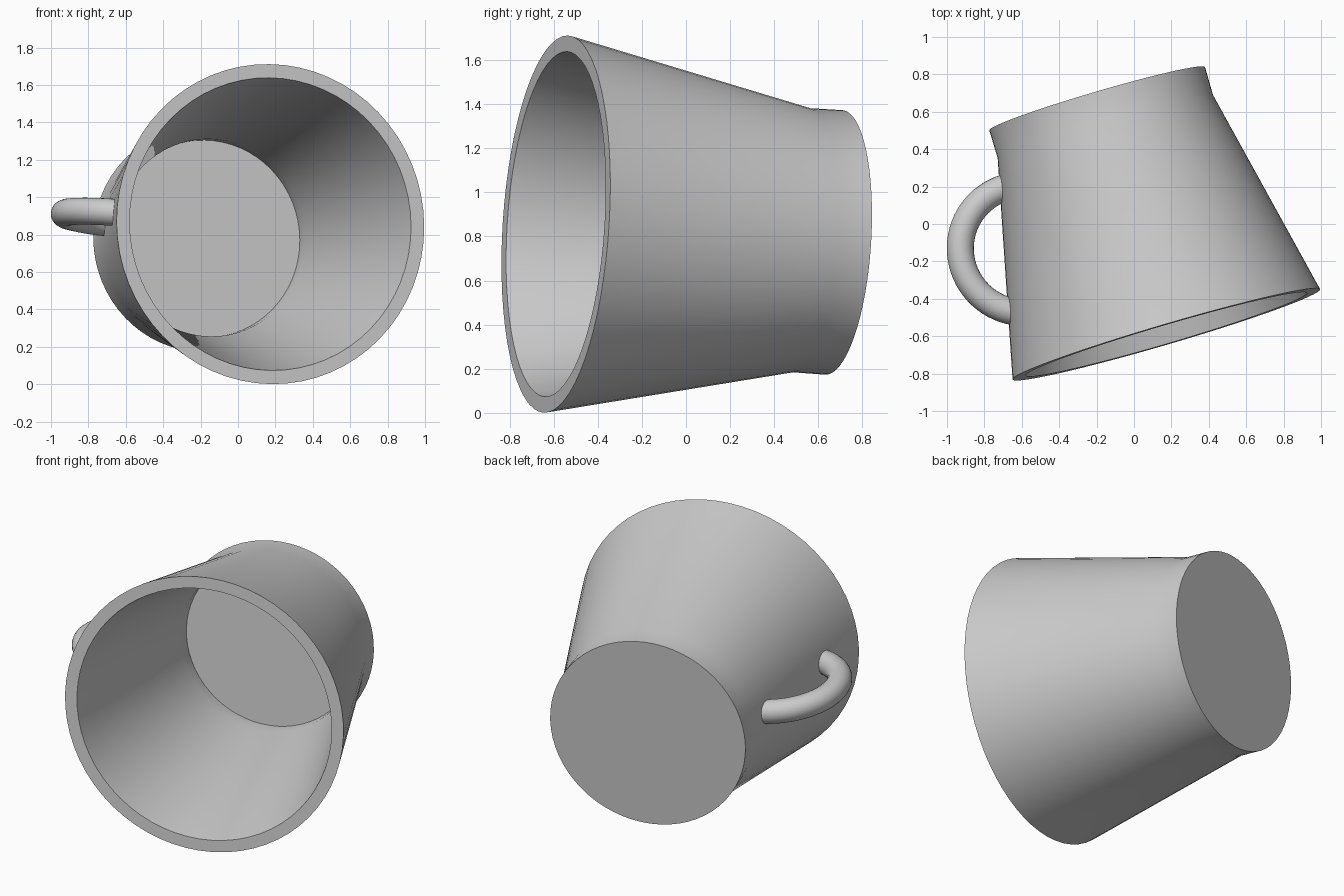
import bpy, bmesh
from math import radians
from mathutils import Vector, Matrix

if "Cube" in bpy.data.objects:
    bpy.data.objects.remove(bpy.data.objects["Cube"])

# Local frame of the tipped mug: Z runs from rim to base, X points to the handle
axis = Vector((-0.281, 0.957, -0.063)).normalized()
side = Vector((-0.955, -0.273, 0.11))
side = (side - axis * side.dot(axis)).normalized()
frame = Matrix((side, axis.cross(side), axis)).transposed().to_4x4()
frame.translation = (0.173, -0.59, 0.856)


def finish(name, bm):
    bmesh.ops.remove_doubles(bm, verts=bm.verts, dist=1e-4)
    bmesh.ops.recalc_face_normals(bm, faces=bm.faces)
    bm.transform(frame)
    mesh = bpy.data.meshes.new(name)
    bm.to_mesh(mesh)
    bm.free()
    obj = bpy.data.objects.new(name, mesh)
    bpy.context.collection.objects.link(obj)
    bpy.ops.object.select_all(action='DESELECT')
    obj.select_set(True)
    bpy.context.view_layer.objects.active = obj
    bpy.ops.object.shade_smooth_by_angle(angle=radians(30))
    return obj


# Cup body: lathe of (radius, depth from rim), outside base to inside floor
profile = [(0, 1.316), (0.601, 1.316), (0.6, 1.16), (0.857, 0),
           (0.784, 0), (0.529, 1.15), (0.528, 1.242), (0, 1.242)]
bm = bmesh.new()
verts = [bm.verts.new((r, 0, z)) for r, z in profile]
edges = [bm.edges.new(pair) for pair in zip(verts, verts[1:])]
bmesh.ops.spin(bm, geom=verts + edges, cent=(0, 0, 0), axis=(0, 0, 1),
               angle=radians(360), steps=64)
finish("cup_body", bm)

# Handle: round tube swept along an arc, with both ends buried in the wall
centre = Vector((0.604, 0, 0.65))
bm = bmesh.new()
bmesh.ops.create_circle(bm, segments=20, radius=0.0725)
bmesh.ops.translate(bm, verts=bm.verts, vec=(0.343, 0, 0))
bmesh.ops.rotate(bm, verts=bm.verts, cent=(0, 0, 0),
                 matrix=Matrix.Rotation(radians(65), 3, 'Y'))
bmesh.ops.translate(bm, verts=bm.verts, vec=centre)
bmesh.ops.spin(bm, geom=bm.verts[:] + bm.edges[:], cent=centre, axis=(0, 1, 0),
               angle=radians(-155), steps=32)
finish("handle", bm)
